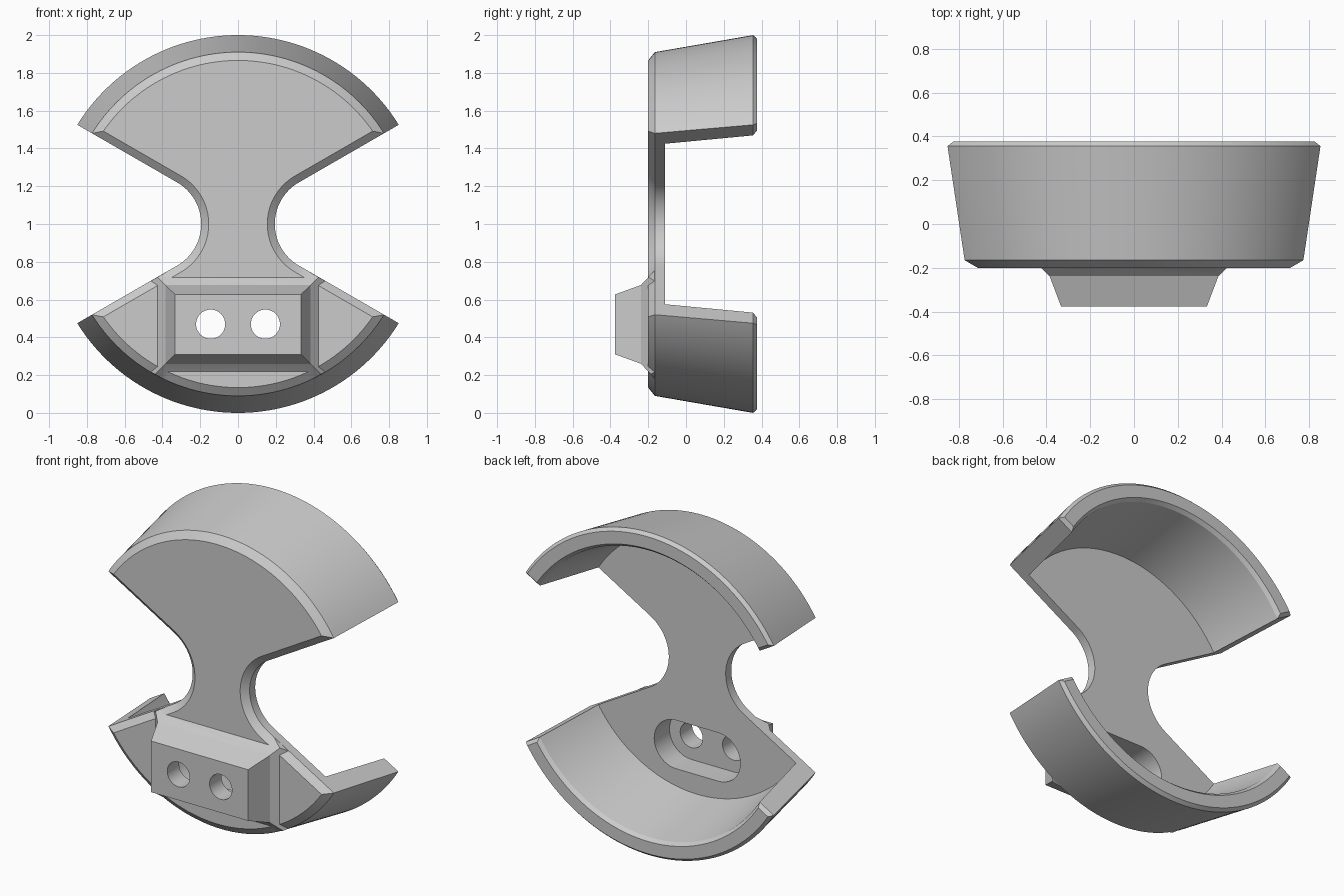
import bpy, bmesh
from math import pi, cos, sin, radians

if "Cube" in bpy.data.objects:
    bpy.data.objects.remove(bpy.data.objects["Cube"], do_unlink=True)

HUB = 1.0        # height of the cup axis
SEGS = 160

grey = bpy.data.materials.new("light_grey")
grey.use_nodes = True
grey.diffuse_color = (0.6, 0.6, 0.6, 1)
grey.node_tree.nodes["Principled BSDF"].inputs["Base Color"].default_value = (0.6, 0.6, 0.6, 1)


def loft(name, layers):
    """Solid through matching (x, z) outlines placed along y."""
    bm = bmesh.new()
    rings = [[bm.verts.new((x, y, z)) for x, z in ring] for y, ring in layers]
    n = len(rings[0])
    for a, b in zip(rings, rings[1:]):
        for i in range(n):
            j = (i + 1) % n
            bm.faces.new((a[i], a[j], b[j], b[i]))
    bm.faces.new(rings[0])
    bm.faces.new(rings[-1])
    bmesh.ops.recalc_face_normals(bm, faces=bm.faces)
    mesh = bpy.data.meshes.new(name)
    bm.to_mesh(mesh)
    bm.free()
    mesh.materials.append(grey)
    ob = bpy.data.objects.new(name, mesh)
    bpy.context.collection.objects.link(ob)
    return ob


def arc(x, z, r, start, end, n):
    return [(x + r * cos(start + (end - start) * i / n),
             z + r * sin(start + (end - start) * i / n)) for i in range(n + 1)]


def circle(r, x=0, z=HUB, n=SEGS):
    return arc(x, z, r, 0, 2 * pi, n)[:-1]


def rect(hx, low, high):
    return [(-hx, low), (hx, low), (hx, high), (-hx, high)]


def waist(inset):
    """Bow-tie outline: two wedges joined by a round-sided neck."""
    side = arc(0.449, 0, 0.254 + inset, radians(120), radians(240), 48)
    x, z = side[0]
    far_x, far_z = x + 1.04, z + 0.6
    right = [(far_x, 1.4), (far_x, far_z)] + side + [(far_x, -far_z), (far_x, -1.4)]
    left = [(-px, pz) for px, pz in reversed(right)]
    return [(px, pz + HUB) for px, pz in right + left]


def combine(target, tool, operation):
    mod = target.modifiers.new("cut", 'BOOLEAN')
    mod.operation = operation
    mod.solver = 'EXACT'
    mod.object = tool
    deps = bpy.context.evaluated_depsgraph_get()
    deps.update()
    mesh = bpy.data.meshes.new_from_object(target.evaluated_get(deps))
    target.modifiers.clear()
    target.data = mesh
    bpy.data.objects.remove(tool, do_unlink=True)


# Tapered cup with chamfered front and rim, hollowed from the back
body = loft("bracket_body", [(-0.2, circle(0.866)), (-0.165, circle(0.91)),
                             (0.355, circle(1.0)), (0.376, circle(0.982))])
cavity = loft("cavity", [(-0.11, circle(0.8)), (0.355, circle(0.888)),
                         (0.376, circle(0.906)), (0.42, circle(0.94))])
combine(body, cavity, 'DIFFERENCE')

# Trim to the chamfered bow-tie outline
trim = loft("outline", [(-0.2, waist(0.04)), (-0.165, waist(0)),
                        (0.355, waist(0)), (0.376, waist(0.02))])
combine(body, trim, 'INTERSECT')

# Flared mounting block on the front, kept within the outline
block = loft("mounting_block", [(-0.376, rect(0.333, 0.31, 0.627)),
                                (-0.238, rect(0.385, 0.26, 0.677)),
                                (-0.15, rect(0.478, 0.165, 0.772))])
combine(block, loft("outline", [(-0.5, waist(0.001)), (0, waist(0.001))]), 'INTERSECT')
combine(block, loft("round_limit", [(-0.5, circle(0.909)), (0, circle(0.909))]), 'INTERSECT')
combine(body, block, 'UNION')

# Slotted pocket in the back and two through holes
slot = (arc(0.145, 0.47, 0.15, -pi / 2, pi / 2, 32)
        + arc(-0.145, 0.47, 0.15, pi / 2, 3 * pi / 2, 32))
combine(body, loft("slot", [(-0.26, slot), (0, slot)]), 'DIFFERENCE')
for x in (-0.145, 0.145):
    hole = circle(0.077, x, 0.47, 48)
    combine(body, loft("hole", [(-0.5, hole), (0, hole)]), 'DIFFERENCE')

# Smooth curved walls, crisp chamfers
bpy.ops.object.select_all(action='DESELECT')
body.select_set(True)
bpy.context.view_layer.objects.active = body
bpy.ops.object.shade_smooth_by_angle(angle=radians(20))
